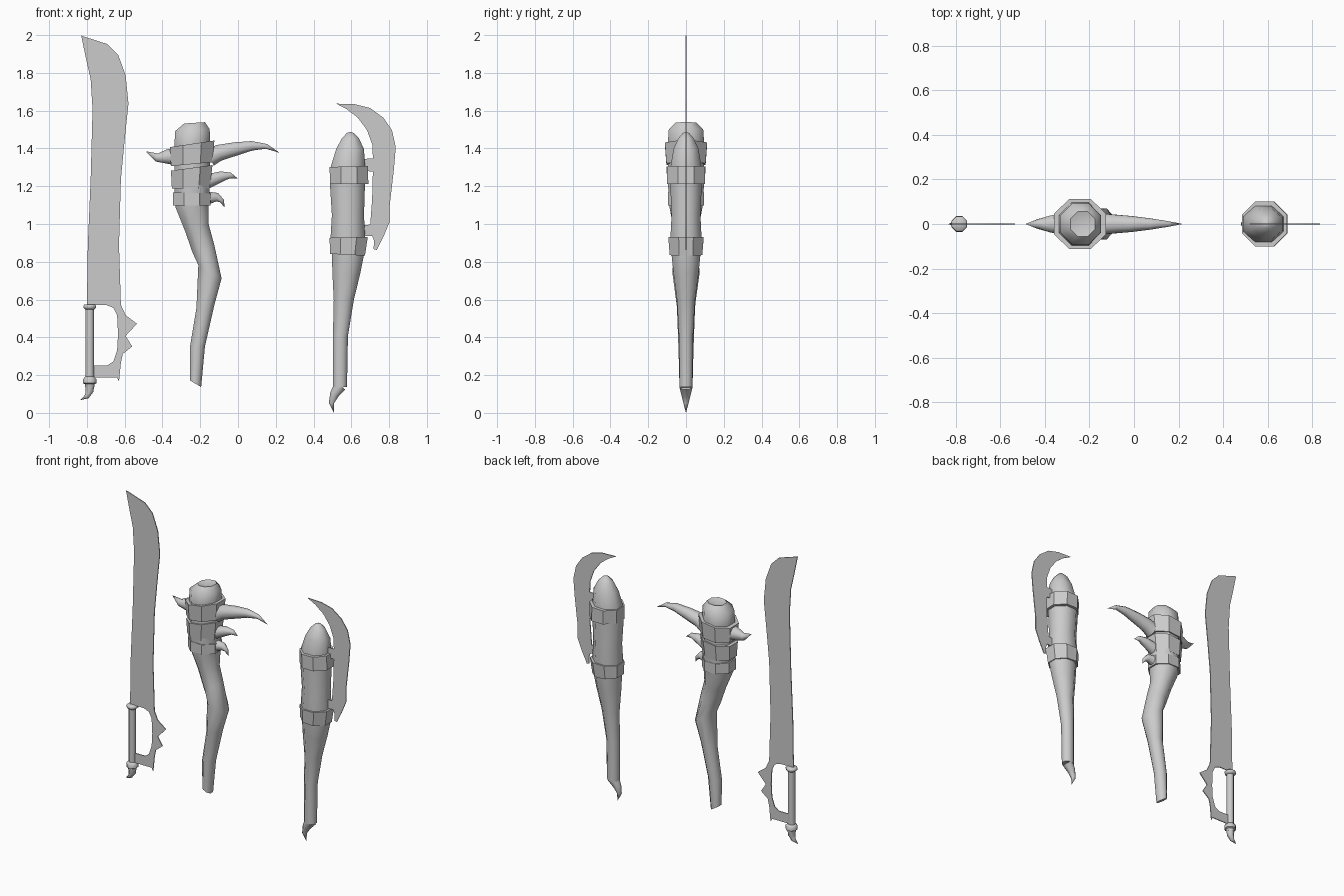
import bpy, bmesh, math


def finish(name, bm, angle):
    bmesh.ops.remove_doubles(bm, verts=bm.verts, dist=0.0005)
    bmesh.ops.recalc_face_normals(bm, faces=bm.faces)
    me = bpy.data.meshes.new(name)
    bm.to_mesh(me)
    bm.free()
    ob = bpy.data.objects.new(name, me)
    bpy.context.collection.objects.link(ob)
    bpy.ops.object.select_all(action='DESELECT')
    ob.select_set(True)
    bpy.context.view_layer.objects.active = ob
    bpy.ops.object.shade_smooth_by_angle(angle=math.radians(angle))
    return ob


def loft(name, rings, depth=1.0, sides=8, angle=50):
    """Each ring is (x left, z left, x right, z right); depth scales it in y."""
    bm = bmesh.new()
    grow = 1 / math.cos(math.pi / sides)
    loops = []
    for xl, zl, xr, zr in rings:
        hx, hz = (xr - xl) / 2, (zr - zl) / 2
        ry = math.hypot(hx, hz) * depth
        loop = []
        for i in range(sides):
            a = (i + 0.5) * 2 * math.pi / sides
            c, s = math.cos(a) * grow, math.sin(a) * grow
            loop.append(bm.verts.new(((xl + xr) / 2 + hx * c, ry * s, (zl + zr) / 2 + hz * c)))
        loops.append(loop)
    for a, b in zip(loops, loops[1:]):
        for i in range(sides):
            j = (i + 1) % sides
            bm.faces.new((a[i], a[j], b[j], b[i]))
    bm.faces.new(loops[0])
    bm.faces.new(loops[-1])
    return finish(name, bm, angle)


def horn(name, points, depth=1.0):
    """Tapered curved spike along (x, z, radius) points."""
    rings = []
    for i, (x, z, r) in enumerate(points):
        p, q = points[max(i - 1, 0)], points[min(i + 1, len(points) - 1)]
        dx, dz = q[0] - p[0], q[1] - p[1]
        n = math.hypot(dx, dz)
        ox, oz = -dz / n * r, dx / n * r
        rings.append((x + ox, z + oz, x - ox, z - oz))
    return loft(name, rings, depth)


def plate(name, outline, thick=0.006):
    bm = bmesh.new()
    face = bm.faces.new([bm.verts.new((x, -thick / 2, z)) for x, z in outline])
    ext = bmesh.ops.extrude_face_region(bm, geom=[face])
    moved = [v for v in ext['geom'] if isinstance(v, bmesh.types.BMVert)]
    bmesh.ops.translate(bm, verts=moved, vec=(0, thick, 0))
    bmesh.ops.triangulate(bm, faces=[f for f in bm.faces if len(f.verts) > 4])
    return finish(name, bm, 30)


# Machete: blade with spiked knuckle guard
plate("machete_blade", [
    (-.83, 2.0), (-.69, 1.955), (-.635, 1.90), (-.595, 1.79), (-.58, 1.64), (-.60, 1.45),
    (-.62, 1.24), (-.63, .89), (-.62, .575), (-.595, .52), (-.535, .475), (-.595, .41),
    (-.56, .355), (-.61, .315), (-.62, .27), (-.63, .17), (-.64, .19), (-.775, .19),
    (-.775, .255), (-.69, .255), (-.66, .275), (-.64, .335), (-.635, .42), (-.64, .52),
    (-.66, .56), (-.70, .575), (-.80, .575), (-.795, .89), (-.78, 1.24), (-.77, 1.61),
    (-.78, 1.77), (-.805, 1.88)])


# Machete: grip, collars and claw pommel
def turned(name, x, profile):
    return loft(name, [(x - r, z, x + r, z) for r, z in profile])


turned("machete_grip", -.785, [(.022, .17), (.022, .57)])
turned("machete_top_collar", -.785, [(.024, .55), (.034, .56), (.034, .57), (.028, .577)])
turned("machete_bottom_collar", -.785, [(.024, .14), (.026, .155), (.035, .16), (.035, .182), (.024, .195)])
horn("machete_pommel_claw", [(-.785, .15, .024), (-.786, .12, .021), (-.80, .09, .013), (-.835, .07, .0001)])

# Spiked club: crooked shaft with dished head
loft("club_shaft", [
    (-.255, .175, -.195, .14), (-.255, .35, -.175, .355), (-.22, .56, -.125, .575),
    (-.21, .785, -.087, .715), (-.24, .85, -.125, .89), (-.28, .965, -.155, 1.0),
    (-.33, 1.09, -.155, 1.10), (-.337, 1.2, -.15, 1.2), (-.337, 1.42, -.148, 1.45),
    (-.332, 1.495, -.15, 1.505), (-.285, 1.535, -.175, 1.542), (-.235, 1.52, -.2349, 1.52)])

# Spiked club: wrapped bands
for i, (low, high) in enumerate([
        ((-.355, 1.31, -.135, 1.33), (-.36, 1.41, -.125, 1.445)),
        ((-.35, 1.19, -.15, 1.19), (-.355, 1.285, -.135, 1.315)),
        ((-.345, 1.10, -.145, 1.10), (-.345, 1.17, -.145, 1.165))]):
    loft(f"club_band_{i + 1}", [low, high], 0.94, angle=30)

# Spiked club: horns
horn("club_long_horn", [(-.15, 1.355, .048), (-.10, 1.38, .043), (-.015, 1.40, .036),
                        (.075, 1.417, .025), (.15, 1.414, .013), (.22, 1.38, .0001)])
horn("club_back_horn", [(-.34, 1.36, .045), (-.375, 1.36, .038), (-.43, 1.355, .022), (-.488, 1.388, .0001)])
horn("club_middle_horn", [(-.16, 1.23, .038), (-.085, 1.255, .027), (-.04, 1.26, .015), (0, 1.243, .0001)])
horn("club_lower_horn", [(-.165, 1.14, .035), (-.11, 1.145, .023), (-.085, 1.125, .012), (-.07, 1.09, .0001)])

# Sickle club: rounded shaft and claw
loft("sickle_shaft", [
    (.502, .135, .577, .14), (.502, .39, .582, .41), (.507, .60, .613, .60),
    (.50, .74, .647, .74), (.497, .84, .667, .84), (.49, .93, .673, .93),
    (.497, 1.05, .667, 1.05), (.487, 1.21, .672, 1.21), (.492, 1.31, .672, 1.31),
    (.52, 1.40, .667, 1.40), (.55, 1.457, .64, 1.457), (.577, 1.485, .613, 1.485),
    (.595, 1.49, .5951, 1.49)], 0.9)
horn("sickle_pommel_claw", [(.54, .145, .034), (.51, .10, .024), (.495, .055, .014), (.508, .003, .0001)])

# Sickle club: bands
loft("sickle_upper_band", [(.487, 1.215, .69, 1.215), (.485, 1.305, .688, 1.31)], 1.0, angle=30)
loft("sickle_lower_band", [(.487, .845, .672, .835), (.485, .93, .687, .935)], 0.93, angle=30)

# Sickle club: hooked blade with two mounting tabs
plate("sickle_blade", [
    (.52, 1.64), (.62, 1.637), (.70, 1.617), (.77, 1.565), (.815, 1.50), (.835, 1.41),
    (.825, 1.29), (.803, 1.10), (.803, 1.015), (.772, .94), (.735, .865), (.718, .87),
    (.72, .915), (.71, .94), (.62, .94), (.62, .99), (.70, 1.00), (.71, 1.13),
    (.714, 1.28), (.62, 1.29), (.62, 1.345), (.714, 1.35), (.712, 1.42), (.683, 1.50),
    (.635, 1.565), (.577, 1.61)])

# Rest the lowest claw tip on the ground
low = min(v.co.z for o in bpy.data.objects for v in o.data.vertices)
for o in bpy.data.objects:
    o.location.z -= low
